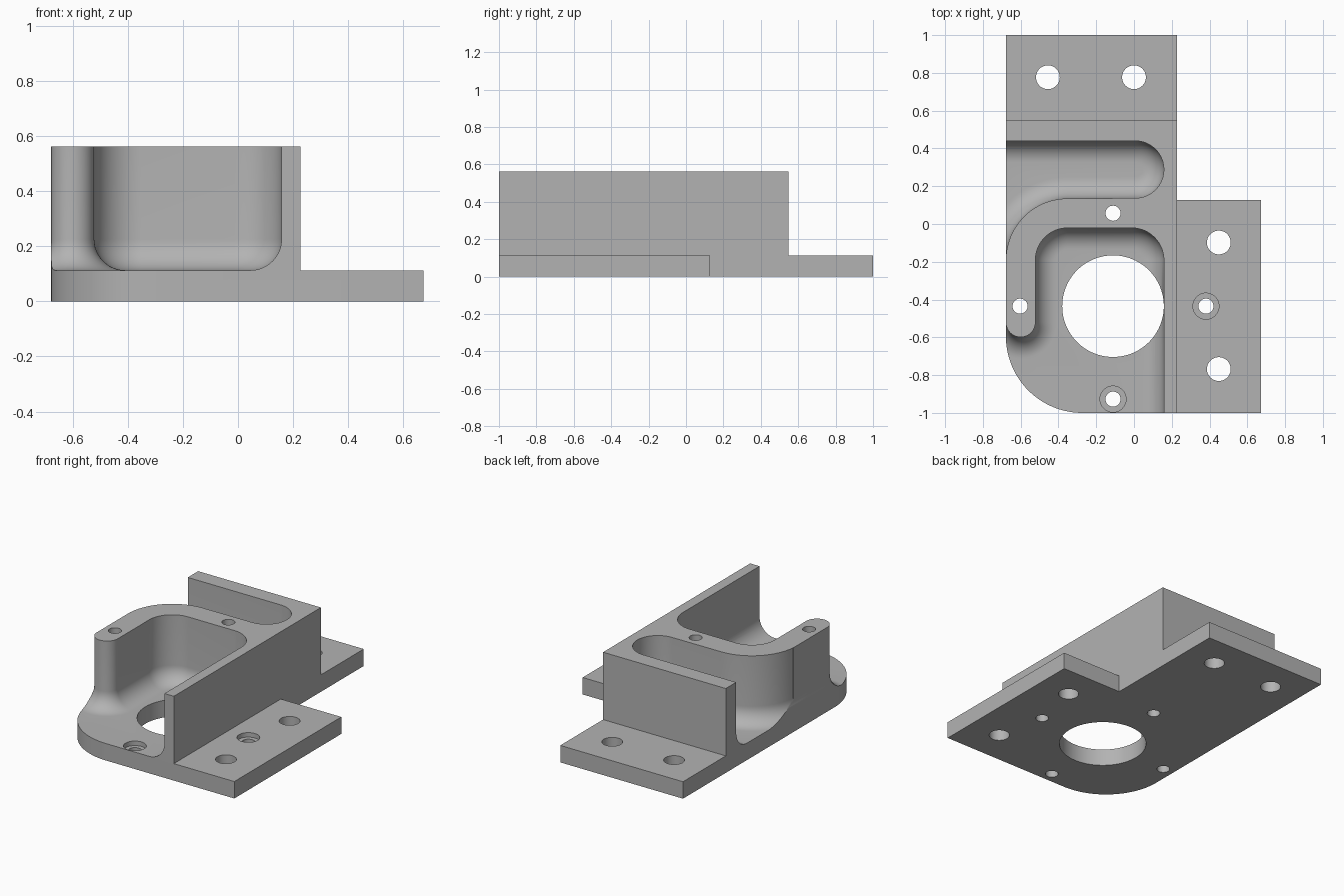
import bpy, bmesh
from math import sin, cos, pi, radians

cube = bpy.data.objects.get("Cube")
if cube:
    bpy.data.objects.remove(cube, do_unlink=True)

# Main sizes
LEFT, WALL, RIGHT = -0.678, 0.227, 0.673
PLATE, TOP = 0.113, 0.562
FILLET = 0.113
BORE_X, BORE_Y = -0.111, -0.435

steel = bpy.data.materials.new("grey metal")
steel.use_nodes = True
grey = (0.45, 0.45, 0.45, 1)
steel.diffuse_color = grey
steel.node_tree.nodes["Principled BSDF"].inputs["Base Color"].default_value = grey


def arc(cx, cy, r, start, end, n=24):
    angles = [radians(start + (end - start) * i / n) for i in range(n + 1)]
    return [(cx + r * cos(a), cy + r * sin(a)) for a in angles]


def loft(name, layers):
    """Closed solid through matching outlines, given as (z, points)."""
    bm = bmesh.new()
    rings = [[bm.verts.new((x, y, z)) for x, y in pts] for z, pts in layers]
    for low, high in zip(rings, rings[1:]):
        for i in range(len(low)):
            j = (i + 1) % len(low)
            bm.faces.new((low[i], low[j], high[j], high[i]))
    bm.faces.new(rings[0][::-1])
    bm.faces.new(rings[-1])
    bmesh.ops.recalc_face_normals(bm, faces=bm.faces[:])
    mesh = bpy.data.meshes.new(name)
    bm.to_mesh(mesh)
    bm.free()
    mesh.materials.append(steel)
    obj = bpy.data.objects.new(name, mesh)
    bpy.context.collection.objects.link(obj)
    return obj


def prism(name, pts, z0, z1):
    return loft(name, [(z0, pts), (z1, pts)])


def box(name, x0, x1, y0, y1, z0, z1):
    return prism(name, [(x0, y0), (x1, y0), (x1, y1), (x0, y1)], z0, z1)


def cylinder(name, x, y, r, z0, z1, n=48):
    return prism(name, arc(x, y, r, 0, 360 - 360 / n, n - 1), z0, z1)


def cut(target, cutter):
    cutter.hide_render = True
    bpy.context.view_layer.objects.active = target
    mod = target.modifiers.new("cut", "BOOLEAN")
    mod.operation, mod.solver, mod.object = "DIFFERENCE", "EXACT", cutter
    bpy.ops.object.modifier_apply(modifier=mod.name)
    bpy.data.objects.remove(cutter, do_unlink=True)


def pocket(name, outline, steps=12):
    """Pocket cutter whose floor meets the walls in a round fillet."""
    layers = []
    for i in range(steps + 1):
        a = pi / 2 * i / steps
        layers.append((PLATE + FILLET * (1 - cos(a)), outline(FILLET * (1 - sin(a)))))
    layers.append((TOP + 0.2, outline(0)))
    return loft(name, layers)


def front_outline(d):
    r = 0.17
    y = -0.021 - r
    return ([(0.158 - d, -1.3)]
            + arc(0.158 - r, y, r - d, 0, 90)
            + arc(-0.522 + r, y, r - d, 90, 180)
            + arc(-0.6, -0.521, 0.078 + d, 0, -170, 36)
            + [(-0.9, -0.55), (-0.9, -1.3)])


def slot_outline(d):
    return (arc(0.0065, 0.2885, 0.1515 - d, -90, 90, 36)
            + [(-0.9, 0.44 - d), (-0.9, -0.16)]
            + arc(-0.352, -0.191, 0.326 + d, 175, 90))


# Full-height blank with the rounded front corner
blank = (arc(LEFT + 0.405, -0.595, 0.405, 180, 270, 36)
         + [(RIGHT, -1), (RIGHT, 0.127), (WALL, 0.127), (WALL, 1), (LEFT, 1)])
bracket = prism("bracket_body", blank, 0, TOP)

# Low mounting flanges on the side and the back
cut(bracket, box("side_step", WALL, 1, -1.3, 0.3, PLATE, 1))
cut(bracket, box("back_step", -1, 1, 0.549, 1.3, PLATE, 1))

# Filleted pockets either side of the curved wall
cut(bracket, pocket("front_pocket", front_outline))
cut(bracket, pocket("rear_slot", slot_outline))

# Large bore
cut(bracket, cylinder("bore", BORE_X, BORE_Y, 0.269, -0.1, 0.4, 96))

# Flange bolt holes
for x, y in [(-0.456, 0.777), (0, 0.777), (0.449, -0.098), (0.449, -0.768)]:
    cut(bracket, cylinder("bolt_hole", x, y, 0.063, -0.1, 0.3))

# Four screw holes spaced around the bore
for dx, dy in [(1, 0), (-1, 0), (0, 1), (0, -1)]:
    x, y = BORE_X + 0.492 * dx, BORE_Y + 0.492 * dy
    cut(bracket, cylinder("screw_hole", x, y, 0.04, -0.1, 1, 32))
    # Shallow counterbores on the two low ones
    if dx > 0 or dy < 0:
        cut(bracket, cylinder("counterbore", x, y, 0.069, PLATE - 0.03, 0.3))

# Smooth curves, crisp edges
bpy.ops.object.select_all(action="DESELECT")
bracket.select_set(True)
bpy.context.view_layer.objects.active = bracket
bpy.ops.object.shade_smooth_by_angle(angle=radians(30))
